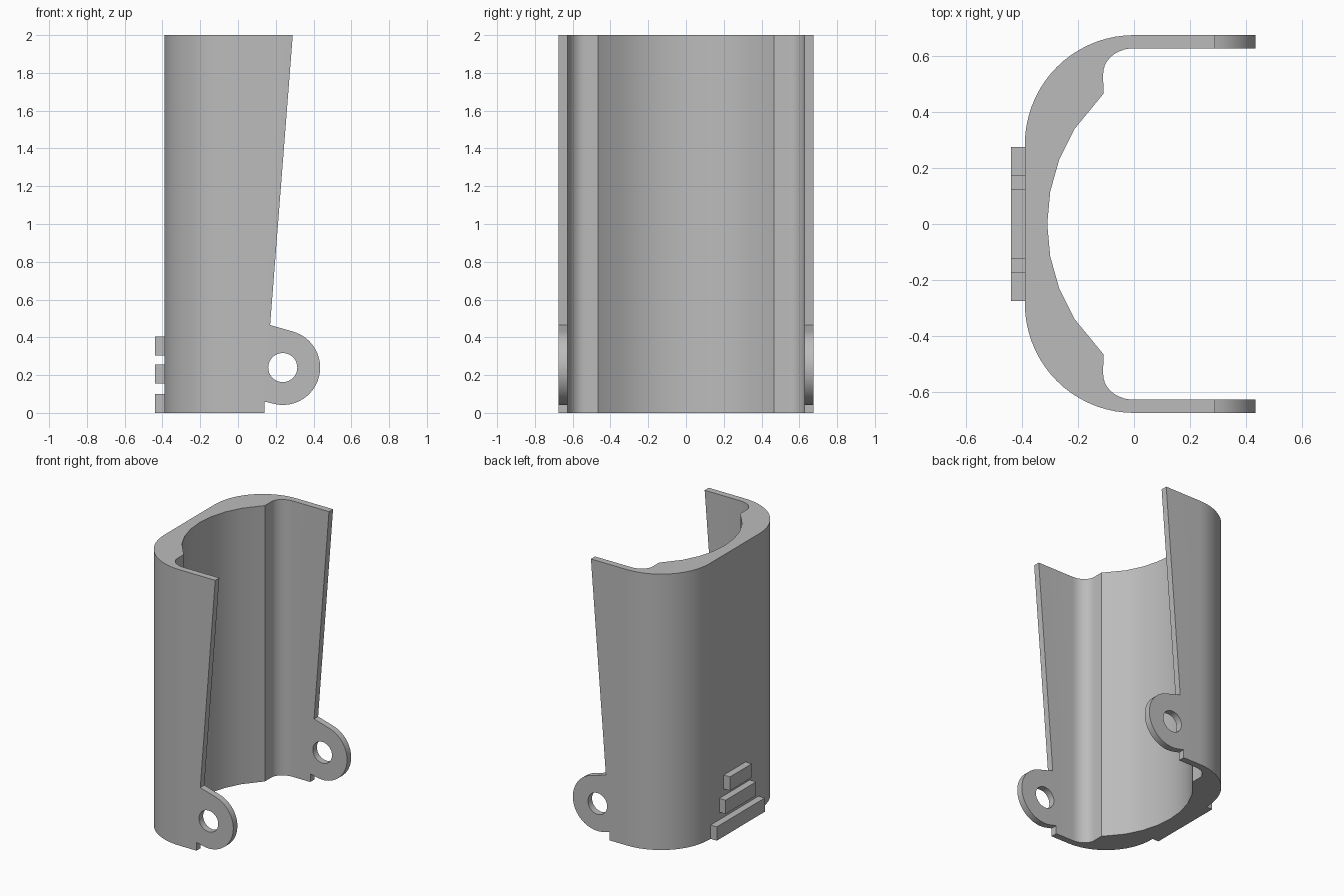
import bpy, bmesh
from math import sin, cos, radians, pi
from mathutils import Vector

if "Cube" in bpy.data.objects:
    bpy.data.objects.remove(bpy.data.objects["Cube"])

grey = bpy.data.materials.new("plain_grey")
grey.use_nodes = True
grey.diffuse_color = (0.5, 0.5, 0.5, 1)
grey.node_tree.nodes["Principled BSDF"].inputs["Base Color"].default_value = (0.5, 0.5, 0.5, 1)


def arc(cx, cy, rx, ry, a0, a1, n):
    angles = [radians(a0 + (a1 - a0) * i / n) for i in range(n + 1)]
    return [(cx + rx * cos(a), cy + ry * sin(a)) for a in angles]


def prism(name, points, sweep):
    """Extrude a closed outline of 3D points along a vector."""
    bm = bmesh.new()
    face = bm.faces.new([bm.verts.new(p) for p in points])
    new = bmesh.ops.extrude_face_region(bm, geom=[face])["geom"]
    bmesh.ops.translate(bm, vec=Vector(sweep),
                        verts=[v for v in new if isinstance(v, bmesh.types.BMVert)])
    bmesh.ops.recalc_face_normals(bm, faces=bm.faces)
    mesh = bpy.data.meshes.new(name)
    bm.to_mesh(mesh)
    bm.free()
    mesh.materials.append(grey)
    obj = bpy.data.objects.new(name, mesh)
    bpy.context.collection.objects.link(obj)
    return obj


def carve(obj, cutter, operation):
    mod = obj.modifiers.new("carve", "BOOLEAN")
    mod.object, mod.operation, mod.solver = cutter, operation, "EXACT"
    bpy.context.view_layer.objects.active = obj
    bpy.ops.object.modifier_apply(modifier=mod.name)
    bpy.data.objects.remove(cutter)


def mirrored(half):
    return half + [(x, -y) for x, y in reversed(half)]


# C-shaped shell: outer wall, then the inner wall with its thick curved back
outer = mirrored([(0.6, 0.675)] + arc(0, 0.285, 0.39, 0.39, 90, 180, 18))
bowl = [(0.33 - 0.64 * cos(radians(a)), 0.64 * sin(radians(a))) for a in (46.6, 32, 21, 10.5)]
inner_half = [(0.6, 0.628)] + arc(0, 0.538, 0.11, 0.09, 90, 180, 10) + bowl
inner = inner_half + [(-0.31, 0)] + [(x, -y) for x, y in reversed(inner_half)]
shell = prism("shell", [(x, y, 0) for x, y in outer + inner[::-1]], (0, 0, 2))

# Side outline: sloping front edge and rounded hinge ears
side = [(-1, -1), (0.14, -1), (0.14, 0.06)]
side += arc(0.237, 0.24, 0.198, 0.198, -105, 75, 30)
side += [(0.17, 0.465), (0.368, 3), (-1, 3)]
carve(shell, prism("side_outline", [(x, -1, z) for x, z in side], (0, 2, 0)), "INTERSECT")

# Pivot holes through both ears
hole = arc(0.237, 0.24, 0.077, 0.077, 0, 360, 32)[:-1]
carve(shell, prism("pivot_hole", [(x, -1, z) for x, z in hole], (0, 2, 0)), "DIFFERENCE")

bpy.ops.object.select_all(action="DESELECT")
shell.select_set(True)
bpy.context.view_layer.objects.active = shell
bpy.ops.object.shade_smooth_by_angle(angle=radians(25))

# Stepped grip ribs on the closed side
for name, half, z in (("lower_rib", 0.275, 0), ("middle_rib", 0.175, 0.155), ("upper_rib", 0.125, 0.305)):
    prism(name, [(-0.44, -half, z), (-0.385, -half, z), (-0.385, half, z), (-0.44, half, z)], (0, 0, 0.1))
